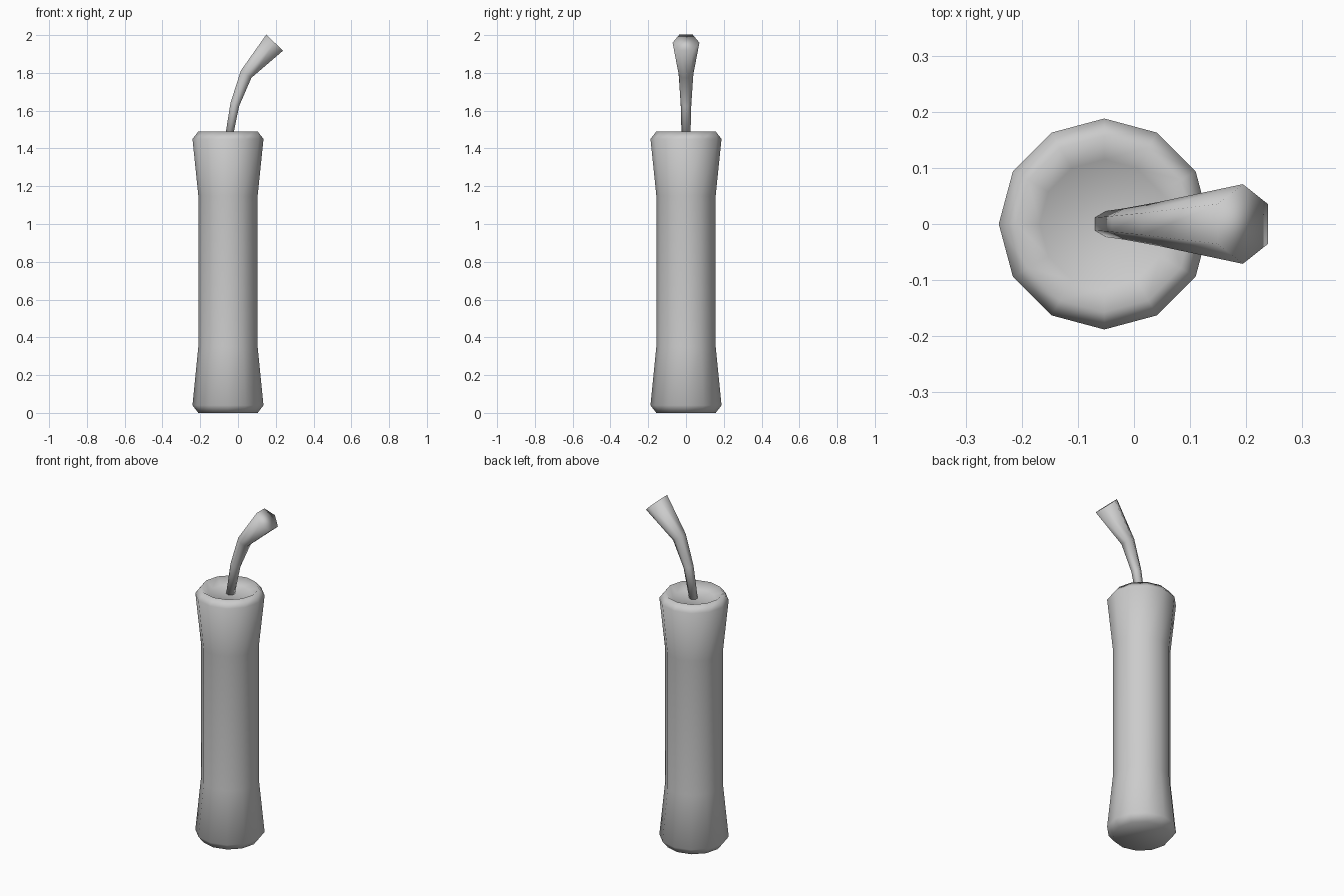
import bpy, bmesh
from math import cos, sin, tau
from mathutils import Vector

if "Cube" in bpy.data.objects:
    bpy.data.objects.remove(bpy.data.objects["Cube"])


def skin_rings(name, rings):
    """Join rings of points into a capped, smooth-shaded tube."""
    bm = bmesh.new()
    loops = [[bm.verts.new(p) for p in ring] for ring in rings]
    n = len(loops[0])
    for a, b in zip(loops, loops[1:]):
        for i in range(n):
            j = (i + 1) % n
            bm.faces.new((a[i], a[j], b[j], b[i]))
    bm.faces.new(loops[0][::-1])
    bm.faces.new(loops[-1])
    bmesh.ops.recalc_face_normals(bm, faces=bm.faces)
    for f in bm.faces:
        f.smooth = True
    mesh = bpy.data.meshes.new(name)
    bm.to_mesh(mesh)
    bm.free()
    obj = bpy.data.objects.new(name, mesh)
    bpy.context.collection.objects.link(obj)
    return obj


def ring(center, radius, sides, u, v):
    return [center + radius * (cos(tau * i / sides) * u + sin(tau * i / sides) * v)
            for i in range(sides)]


X, Y = Vector((1, 0, 0)), Vector((0, 1, 0))
AXIS = -0.053

# Stick body: 12 sides, flared ends, shallow dish in the top (radius, height)
profile = [(0.157, 0), (0.188, 0.04), (0.157, 0.35), (0.157, 1.15),
           (0.188, 1.45), (0.157, 1.49), (0.115, 1.455)]
skin_rings("stick_body", [ring(Vector((AXIS, 0, z)), r, 12, X, Y)
                          for r, z in profile])

# Bent fuse: 6 sides, widening to the tip (x, z, radius, lean direction x, z)
path = [(-0.051, 1.445, 0.023, 0.10, 1.0), (-0.017, 1.632, 0.028, 0.33, 0.94),
        (0.043, 1.793, 0.039, 0.55, 0.83), (0.194, 1.96, 0.071, 0.69, 0.73)]
fuse_rings = []
for x, z, r, dx, dz in path:
    side = Vector((dz, 0, -dx)).normalized()
    fuse_rings.append(ring(Vector((x, 0, z)), r, 6, Y, side))
skin_rings("fuse", fuse_rings)
